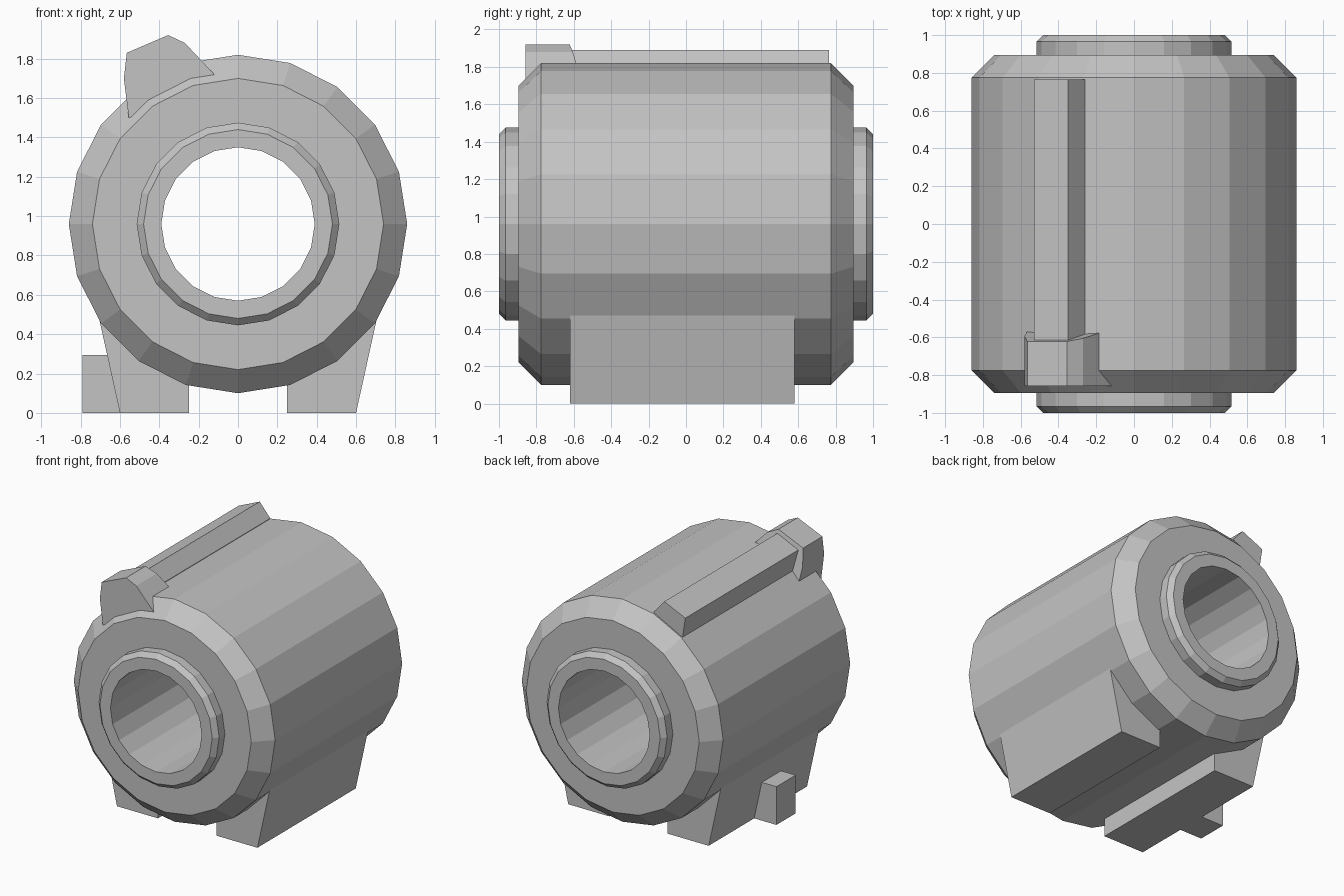
import bpy
import bmesh
from math import cos, sin, pi

if "Cube" in bpy.data.objects:
    bpy.data.objects.remove(bpy.data.objects["Cube"], do_unlink=True)

SIDES = 20
AXIS_Z = 0.96

grey = bpy.data.materials.new("plain_grey")
grey.use_nodes = True
COLOUR = (0.55, 0.55, 0.55, 1)
grey.diffuse_color = COLOUR
grey.node_tree.nodes["Principled BSDF"].inputs["Base Color"].default_value = COLOUR


def finish(name, bm):
    """Turn a bmesh into a flat shaded grey object."""
    bmesh.ops.recalc_face_normals(bm, faces=bm.faces)
    mesh = bpy.data.meshes.new(name)
    bm.to_mesh(mesh)
    bm.free()
    mesh.materials.append(grey)
    obj = bpy.data.objects.new(name, mesh)
    bpy.context.collection.objects.link(obj)
    return obj


def prism(name, outline, front, back):
    """Extrude an x-z outline along y; front and back give y at each point."""
    bm = bmesh.new()
    a = [bm.verts.new((x, front(x, z), z)) for x, z in outline]
    b = [bm.verts.new((x, back(x, z), z)) for x, z in outline]
    bm.faces.new(a)
    bm.faces.new(b[::-1])
    for i in range(len(a)):
        j = (i + 1) % len(a)
        bm.faces.new((a[i], b[i], b[j], a[j]))
    return finish(name, bm)


def level(y):
    return lambda x, z: y


# Hollow barrel with chamfered ends and raised collars, spun about the y axis
half = [(0.39, 1.0), (0.48, 1.0), (0.515, 0.965), (0.515, 0.895),
        (0.74, 0.895), (0.86, 0.775)]
profile = half + [(r, -y) for r, y in reversed(half)]
bm = bmesh.new()
rings = []
for r, y in profile:
    rings.append([bm.verts.new((r * cos(2 * pi * k / SIDES), y,
                                AXIS_Z + r * sin(2 * pi * k / SIDES)))
                  for k in range(SIDES)])
for i, ring in enumerate(rings):
    following = rings[(i + 1) % len(rings)]
    for k in range(SIDES):
        n = (k + 1) % SIDES
        bm.faces.new((ring[k], ring[n], following[n], following[k]))
finish("barrel", bm)

# Two mirrored feet, sunk into the barrel
foot = [(0.25, 0), (0.6, 0), (0.705, 0.475), (0.5, 0.5), (0.25, 0.2)]
for side, name in ((1, "left_foot"), (-1, "right_foot")):
    prism(name, [(side * x, z) for x, z in foot], level(-0.62), level(0.58))

# Small block on the outside of the right foot
block = [(-0.79, 0), (-0.59, 0), (-0.59, 0.295), (-0.79, 0.295)]
prism("foot_block", block, level(-0.21), level(0.025))

# Rail lying along one facet of the barrel
rail = [(-0.26, 1.785), (-0.35, 1.89), (-0.53, 1.81), (-0.505, 1.65),
        (-0.36, 1.6)]
prism("top_rail", rail, level(-0.7), level(0.765))

# Clamp at the front of the rail, its back face leaning slightly
clamp = [(-0.12, 1.72), (-0.27, 1.88), (-0.355, 1.92), (-0.565, 1.83),
         (-0.58, 1.7), (-0.555, 1.5), (-0.36, 1.55)]


def clamp_back(x, z):
    depth = 0.39 * (x + 0.355) - 0.92 * (z - 1.92)
    return -0.622 + 0.24 * max(0, depth)


prism("rail_clamp", clamp, level(-0.857), clamp_back)
